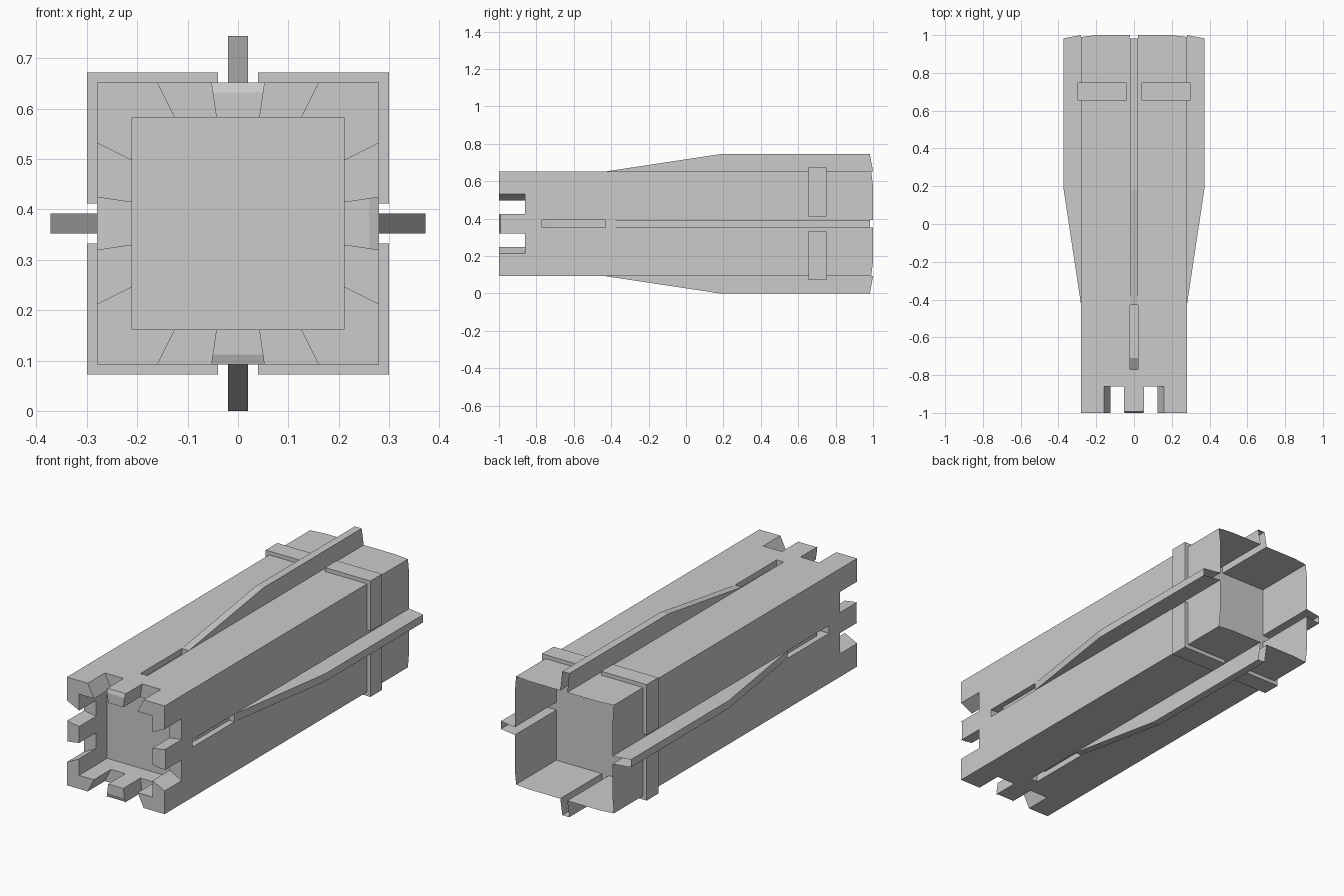
import bpy, bmesh, math
from mathutils import Matrix, Vector

if "Cube" in bpy.data.objects:
    bpy.data.objects.remove(bpy.data.objects["Cube"])

CZ = 0.372          # height of the long axis
H = 0.28            # half width of the square body
PLUG = 0.66         # rear end of the solid core


def side(k):
    """Turn a part drawn for the top side onto side k (local z = distance from the axis)."""
    return Matrix.Translation((0, 0, CZ)) @ Matrix.Rotation(k * math.pi / 2, 4, 'Y')


def make(name, faces, mat):
    """Object from a list of polygons; shared corners are welded."""
    bm = bmesh.new()
    for f in faces:
        bm.faces.new([bm.verts.new(mat @ Vector(p)) for p in f])
    bmesh.ops.remove_doubles(bm, verts=bm.verts, dist=1e-5)
    bmesh.ops.recalc_face_normals(bm, faces=bm.faces)
    me = bpy.data.meshes.new(name)
    bm.to_mesh(me)
    bm.free()
    ob = bpy.data.objects.new(name, me)
    bpy.context.collection.objects.link(ob)
    return ob


def prism(name, pts, lo, hi, place, mat):
    """Extrude a 2D profile; place(a, b, t) maps it into space."""
    A = [place(a, b, lo) for a, b in pts]
    B = [place(a, b, hi) for a, b in pts]
    n = len(pts)
    walls = [[A[i], A[(i + 1) % n], B[(i + 1) % n], B[i]] for i in range(n)]
    return make(name, [A, B] + walls, mat)


along_y = lambda a, b, t: (a, t, b)      # profile in x and r
along_x = lambda a, b, t: (t, a, b)      # profile in y and r


def square(s):
    return [(-s, -s), (s, -s), (s, s), (-s, s)]


# solid front core
core = prism("body_core", square(H), -1, PLUG, along_y, side(0))

# cutters: front socket, end notches, tooth chamfers, side grooves
cutters = [prism("socket_cutter", square(0.21), -1.2, -0.77, along_y, side(0))]
for k in range(4):
    for s in (-1, 1):
        notch = [(s * 0.040, 0.19), (s * 0.115, 0.19), (s * 0.170, 0.30), (s * 0.056, 0.30)]
        cutters.append(prism("notch_cutter", notch, -1.2, -0.86, along_y, side(k)))
    chamfer = [(-1.01, 0.2314), (-0.986, 0.30), (-1.01, 0.30)]
    cutters.append(prism("chamfer_cutter", chamfer, -0.0525, 0.0525, along_x, side(k)))
    groove = [(-0.77, 0.30), (-0.77, 0.215), (-0.71, 0.25), (-0.43, 0.25), (-0.43, 0.30)]
    cutters.append(prism("groove_cutter", groove, -0.02, 0.02, along_x, side(k)))

bpy.context.view_layer.objects.active = core
for c in cutters:
    m = core.modifiers.new("cut", 'BOOLEAN')
    m.operation, m.solver, m.object = 'DIFFERENCE', 'EXACT', c
    bpy.ops.object.modifier_apply(modifier=m.name)
    bpy.data.objects.remove(c)

W = 0.02
for k in range(4):
    # thin rear skin, split by the fin
    skin = []
    for s in (-1, 1):
        skin.append([(s * W, PLUG, H), (s * H, PLUG, H), (s * H, 0.99, H),
                     (s * 0.2, 1.0, H), (s * W, 1.0, H)])
    make("rear_skin", skin, side(k))

    # hollow fin, open at the rear
    prof = [(-0.43, H), (0.18, 0.372), (0.983, 0.372), (1.0, H)]
    fin = [[(s * W, y, r) for y, r in prof] for s in (-1, 1)]
    for (y0, r0), (y1, r1) in zip(prof[:2], prof[1:3]):
        fin.append([(-W, y0, r0), (W, y0, r0), (W, y1, r1), (-W, y1, r1)])
    make("side_fin", fin, side(k))
    make("fin_plug", [[(-W, PLUG, H), (W, PLUG, H), (W, PLUG, 0.372), (-W, PLUG, 0.372)]], side(k))

    # L-shaped collar piece around each corner
    collar = [(0.04, H), (0.04, 0.30), (0.30, 0.30), (0.30, 0.04), (H, 0.04), (H, H)]
    prism("collar_corner", collar, 0.655, 0.75, along_y, side(k))
